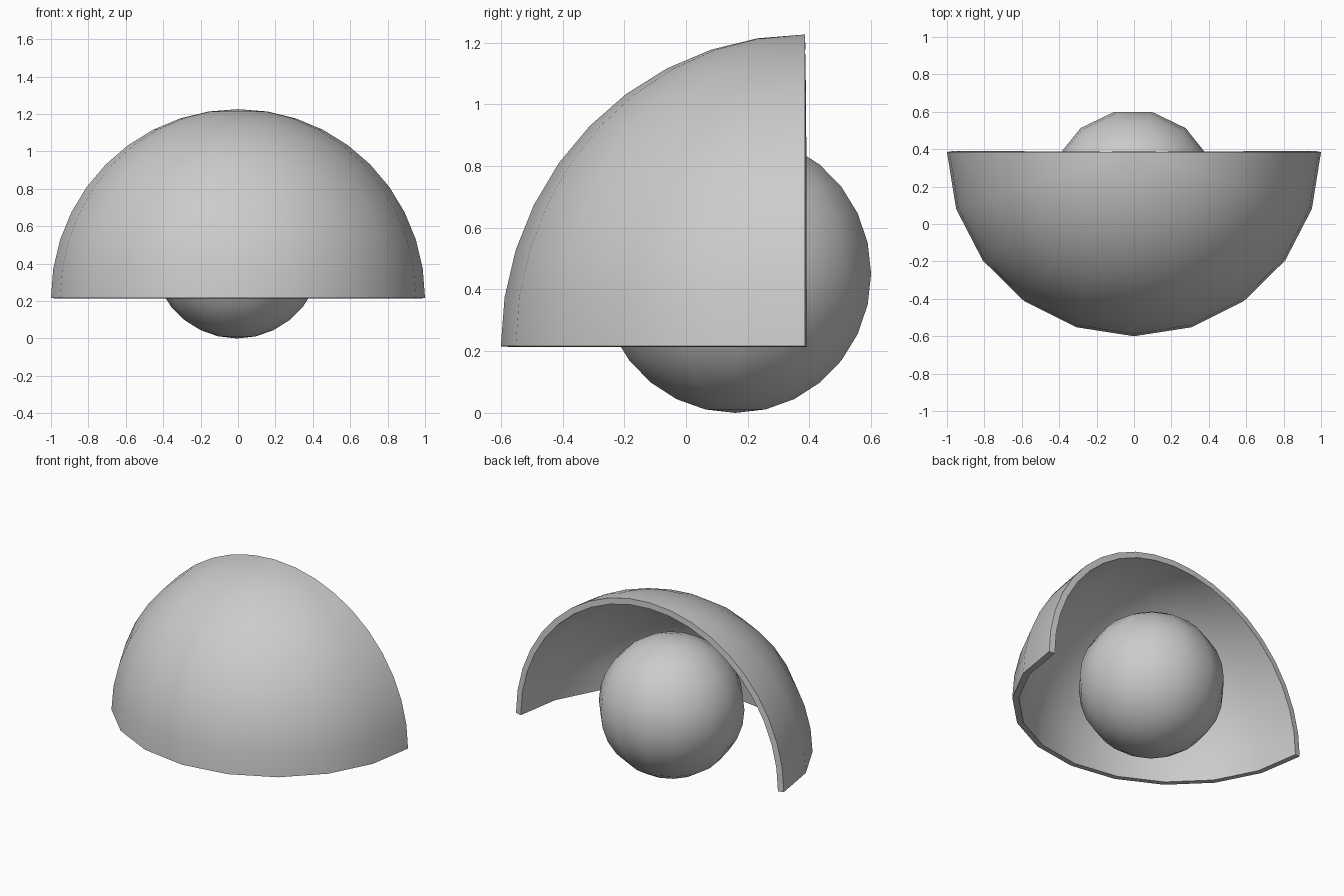
import bpy, bmesh
from math import sin, cos, pi

if "Cube" in bpy.data.objects:
    bpy.data.objects.remove(bpy.data.objects["Cube"])


def globe_patch(name, center, radii, lon0, lon1, segs, lat0, rings):
    """Sphere patch from longitude lon0 to lon1 and latitude lat0 to the top pole."""
    bm = bmesh.new()
    grid = []
    for j in range(rings + 1):
        lat = lat0 + (pi / 2 - lat0) * j / rings
        row = []
        for i in range(segs + 1):
            lon = lon0 + (lon1 - lon0) * i / segs
            row.append(bm.verts.new((
                center[0] + radii[0] * cos(lat) * cos(lon),
                center[1] + radii[1] * cos(lat) * sin(lon),
                center[2] + radii[2] * sin(lat))))
        grid.append(row)
    for a, b in zip(grid, grid[1:]):
        for i in range(segs):
            bm.faces.new((a[i], a[i + 1], b[i + 1], b[i]))
    # weld the poles and the seam
    bmesh.ops.remove_doubles(bm, verts=bm.verts, dist=1e-4)
    mesh = bpy.data.meshes.new(name)
    bm.to_mesh(mesh)
    bm.free()
    obj = bpy.data.objects.new(name, mesh)
    bpy.context.collection.objects.link(obj)
    return obj


def shade(obj):
    bpy.ops.object.select_all(action='DESELECT')
    obj.select_set(True)
    bpy.context.view_layer.objects.active = obj
    bpy.ops.object.shade_smooth_by_angle()


# quarter-sphere shell, thickened inwards
shell = globe_patch("shell", (0, 0.385, 0.216), (1, 0.985, 1.01),
                    pi, 2 * pi, 10, 0, 10)
solid = shell.modifiers.new("thickness", 'SOLIDIFY')
solid.thickness = 0.04
solid.offset = -1
bpy.context.view_layer.objects.active = shell
bpy.ops.object.modifier_apply(modifier=solid.name)
shade(shell)

# ball sheltered by the shell
ball = globe_patch("ball", (-0.005, 0.16, 0.451), (0.451, 0.451, 0.451),
                   0, 2 * pi, 14, -pi / 2, 14)
shade(ball)
